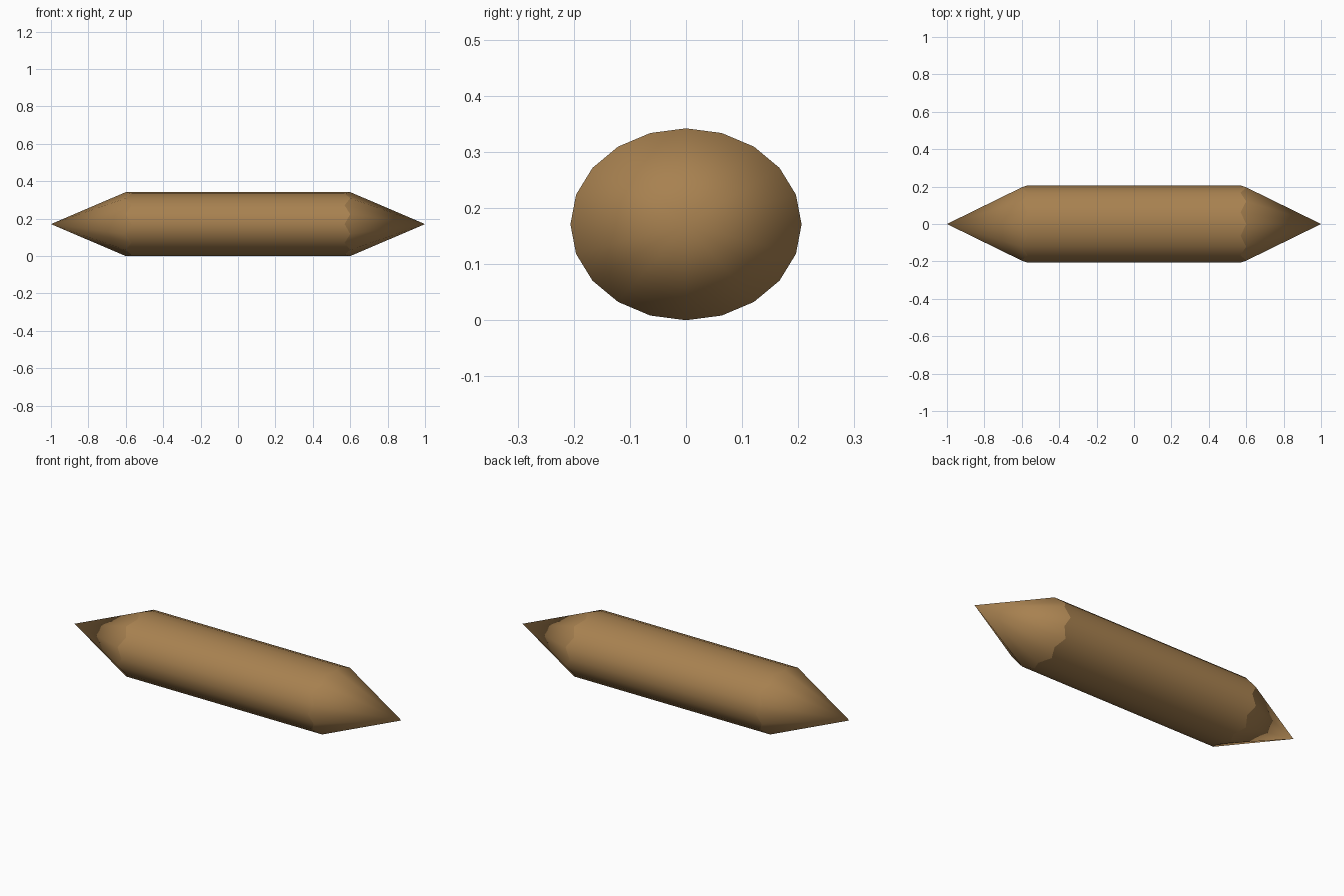
import bpy, bmesh, math

if "Cube" in bpy.data.objects:
    bpy.data.objects.remove(bpy.data.objects["Cube"])

SIDES, RY, RZ = 20, 0.206, 0.171

mat = bpy.data.materials.new("tan wood")
mat.diffuse_color = (0.39, 0.22, 0.08, 1)
mat.use_nodes = True
mat.node_tree.nodes["Principled BSDF"].inputs["Base Color"].default_value = mat.diffuse_color

bm = bmesh.new()


def ring(side):
    """Oval ring whose points alternate along x, giving a zigzag shoulder."""
    out = []
    for k in range(SIDES):
        a = 2 * math.pi * k / SIDES
        x = side * (0.6 if k % 2 == 0 else 0.57)
        out.append(bm.verts.new((x, RY * math.sin(a), RZ + RZ * math.cos(a))))
    return out


left, right = ring(-1), ring(1)
tips = [bm.verts.new((s, 0, RZ)) for s in (-1, 1)]

# Shaft and the two pointed ends
for k in range(SIDES):
    n = (k + 1) % SIDES
    bm.faces.new((left[k], left[n], right[n], right[k]))
    bm.faces.new((tips[0], left[n], left[k]))
    bm.faces.new((tips[1], right[k], right[n]))
bmesh.ops.recalc_face_normals(bm, faces=bm.faces)

# Smooth all round, crisp at the zigzag shoulders
for f in bm.faces:
    f.smooth = True
for r in (left, right):
    for k in range(SIDES):
        bm.edges.get((r[k], r[(k + 1) % SIDES])).smooth = False

mesh = bpy.data.meshes.new("pointed_log")
bm.to_mesh(mesh)
bm.free()
mesh.materials.append(mat)
bpy.context.collection.objects.link(bpy.data.objects.new("pointed_log", mesh))
